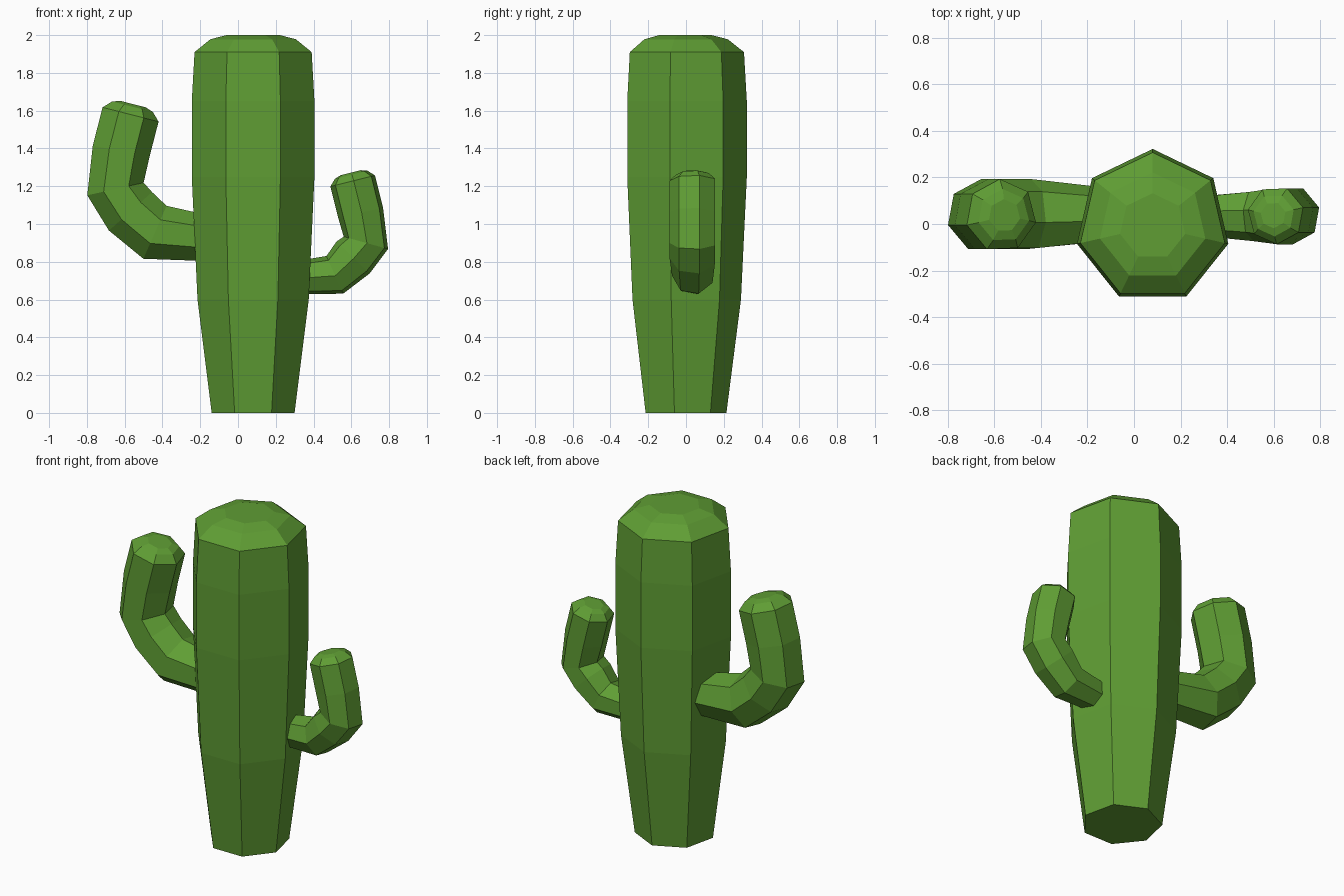
import bpy, bmesh
from math import sin, cos, radians, tau
from mathutils import Vector

if "Cube" in bpy.data.objects:
    bpy.data.objects.remove(bpy.data.objects["Cube"])

SIDES = 7
green = bpy.data.materials.new("cactus_green")
green.diffuse_color = (0.115, 0.34, 0.034, 1)
green.use_nodes = True
green.node_tree.nodes["Principled BSDF"].inputs["Base Color"].default_value = green.diffuse_color


def stem(name, path, y, phase, side=1, dome=0.285):
    """Seven-sided tube along (x, z, radius) points in the xz plane, with a faceted dome."""
    pts = [Vector((x, 0, z)) for x, z, r in path]
    radii = [p[2] for p in path]
    steps = [(b - a).normalized() for a, b in zip(pts, pts[1:])]
    tans = [steps[0]] + [(a + b).normalized() for a, b in zip(steps, steps[1:])] + [steps[-1]]
    # dome rings continue along the last direction
    tip, r_tip, t_tip = pts[-1], radii[-1], tans[-1]
    for scale, rise in ((0.73, 0.75), (0.45, 1.0)):
        pts.append(tip + t_tip * r_tip * dome * rise)
        radii.append(r_tip * scale)
        tans.append(t_tip)

    bm = bmesh.new()
    rings = []
    for p, r, t in zip(pts, radii, tans):
        out = Vector((t.z, 0, -t.x)) * side
        ring = []
        for k in range(SIDES):
            a = radians(phase) + tau * k / SIDES
            ring.append(bm.verts.new(p + out * r * cos(a) + Vector((0, y + r * sin(a), 0))))
        rings.append(ring)
    for a, b in zip(rings, rings[1:]):
        for k in range(SIDES):
            n = (k + 1) % SIDES
            bm.faces.new((a[k], a[n], b[n], b[k]))
    bm.faces.new(rings[0])
    bm.faces.new(rings[-1])
    bmesh.ops.recalc_face_normals(bm, faces=bm.faces)
    mesh = bpy.data.meshes.new(name)
    bm.to_mesh(mesh)
    bm.free()
    mesh.materials.append(green)
    obj = bpy.data.objects.new(name, mesh)
    bpy.context.collection.objects.link(obj)


# Trunk, widest above the middle
stem("trunk", [(0.08, 0, 0.225), (0.08, 0.6, 0.302), (0.08, 1.25, 0.333),
               (0.08, 1.65, 0.333), (0.08, 1.91, 0.318)], y=-0.011, phase=90)

# Large arm on the left, bending upwards
stem("left_arm", [(-0.10, 0.915, 0.118), (-0.44, 0.955, 0.157), (-0.57, 1.066, 0.157),
                  (-0.65, 1.185, 0.157), (-0.62, 1.385, 0.157), (-0.57, 1.58, 0.157)],
     y=0.036, phase=-15, side=-1, dome=0.36)

# Small arm on the right
stem("right_arm", [(0.25, 0.71, 0.085), (0.513, 0.73, 0.112), (0.61, 0.822, 0.125),
                   (0.678, 0.90, 0.125), (0.65, 1.06, 0.125), (0.608, 1.228, 0.125)],
     y=0.038, phase=15, dome=0.36)
